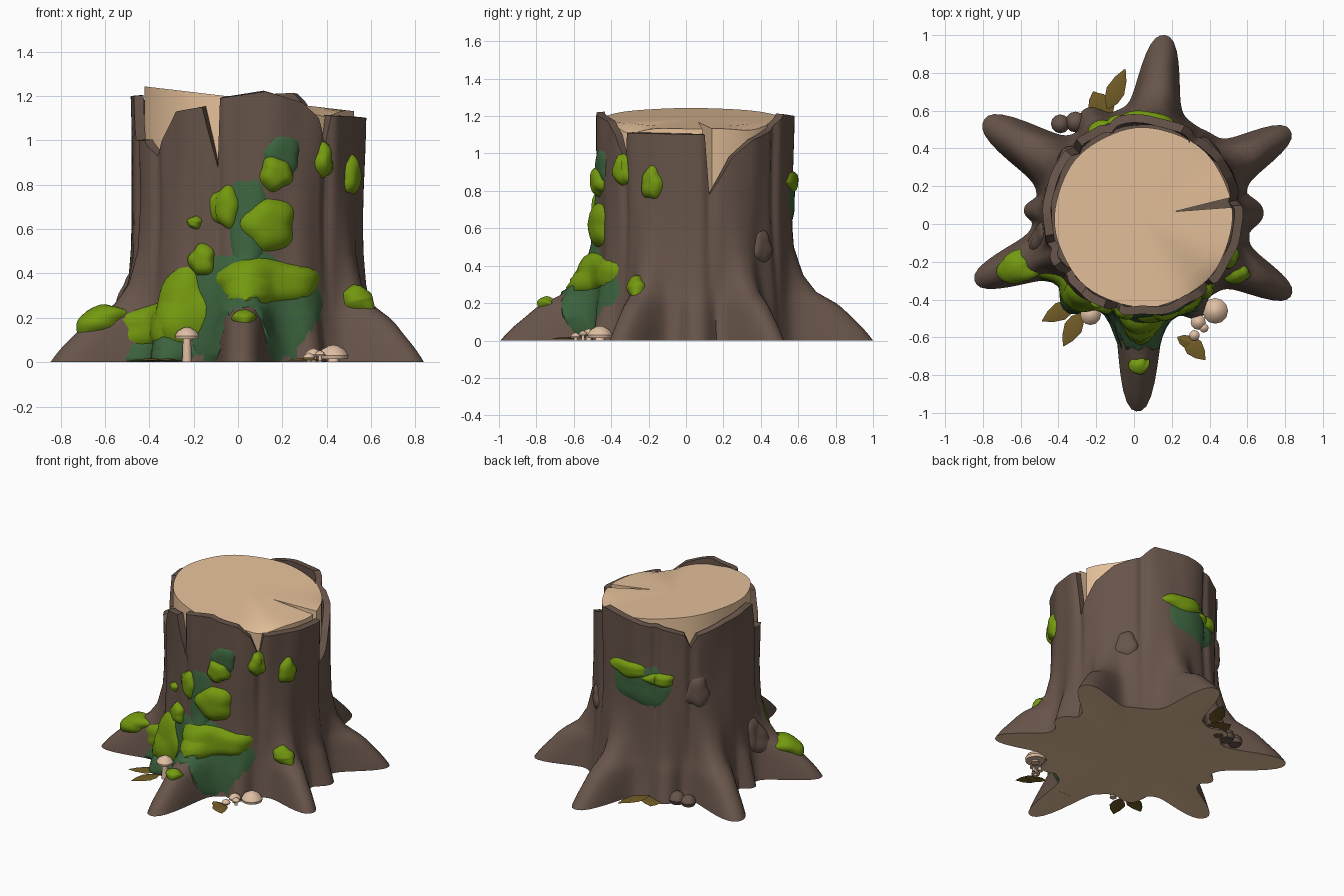
import bpy, bmesh, math, random
from mathutils import Vector, noise

if "Cube" in bpy.data.objects:
    bpy.data.objects.remove(bpy.data.objects["Cube"])

random.seed(4)
CX, CY = 0.04, 0.045


def material(name, rgb):
    m = bpy.data.materials.new(name)
    m.diffuse_color = (*rgb, 1)
    m.use_nodes = True
    m.node_tree.nodes["Principled BSDF"].inputs["Base Color"].default_value = m.diffuse_color
    return m


BARK = material("bark brown", (0.136, 0.089, 0.068))
WOOD = material("cut wood", (0.80, 0.54, 0.33))
MOSS = material("light moss", (0.175, 0.32, 0.005))
DARK = material("dark moss", (0.045, 0.125, 0.048))
LEAF = material("dry leaf", (0.17, 0.107, 0.020))
CAP = material("mushroom", (0.74, 0.52, 0.37))


def finish(name, bm, mats, angle=40, recalc=True):
    if recalc:
        bmesh.ops.recalc_face_normals(bm, faces=bm.faces)
    me = bpy.data.meshes.new(name)
    bm.to_mesh(me)
    bm.free()
    for m in mats:
        me.materials.append(m)
    ob = bpy.data.objects.new(name, me)
    bpy.context.collection.objects.link(ob)
    bpy.ops.object.select_all(action='DESELECT')
    ob.select_set(True)
    bpy.context.view_layer.objects.active = ob
    bpy.ops.object.shade_smooth_by_angle(angle=math.radians(angle))
    return ob


def bridge(bm, a, b):
    n = len(a)
    return [bm.faces.new((a[i], a[(i + 1) % n], b[(i + 1) % n], b[i])) for i in range(n)]


def fan(bm, ring, co):
    c = bm.verts.new(co)
    n = len(ring)
    return [bm.faces.new((ring[i], ring[(i + 1) % n], c)) for i in range(n)]


def interp(table, x):
    for (x0, y0), (x1, y1) in zip(table, table[1:]):
        if x <= x1:
            return y0 + (y1 - y0) * (x - x0) / (x1 - x0)
    return table[-1][1]


# Bark surface: a trunk with roots (angle, reach, angular width)
ROOTS = [(82.8, 0.96, .155), (29.7, 0.91, .15), (-28, 0.90, .145), (-91.2, 1.045, .14),
         (-158.4, 0.95, .15), (149, 0.98, .165), (-60, 0.62, .12), (-128, 0.63, .14),
         (2, 0.64, .14), (118, 0.63, .14), (-183, 0.62, .10)]
REACH = [(0, 1), (.05, .93), (.1, .82), (.17, .66), (.2, .57), (.26, .32), (.35, .16),
         (.5, .05), (.75, 0)]
# Broken rim height around the stump
RIM = [(-180, 1.2), (-168, 1.2), (-163.5, 1.0), (-150, 1.0), (-142.5, .93), (-127.5, 1.13),
       (-112.5, 1.15), (-105, .88), (-103.5, 1.19), (-81, 1.22), (-61.5, 1.17), (-52.5, 1.1),
       (-46.5, .96), (-43.5, 1.11), (6, 1.1), (9, .78), (22.5, .98), (36, 1.07), (54, 1.13),
       (64.5, 1.21), (90, 1.2), (112.5, 1.17), (130.5, 1.13), (135, 1.03), (139.5, 1.12),
       (160, 1.17), (180, 1.2)]
GROOVES = [-160, -142, -105, -46, 9, 56, 110, 135]


def adiff(a, b):
    return (a - b + 180) % 360 - 180


def radius(deg, z):
    r = 0.52 + 0.03 * math.exp(-z / 0.15) + 0.018 * max(0, z - .6)
    grow = 0
    for a, reach, s in ROOTS:
        d = abs(math.radians(adiff(deg, a)))
        w = .86 * math.exp(-(d / s) ** 2.5) + .14 * math.exp(-(d / .33) ** 2)
        grow = max(grow, (reach - .55) * w * interp(REACH, z))
    for a in GROOVES:
        r -= 0.022 * math.exp(-(adiff(deg, a) / 3) ** 2) * min(1, max(0, (z - .1) / .6))
    t = math.radians(deg)
    r += 0.018 * noise.noise(Vector((3.5 * math.cos(t), 3.5 * math.sin(t), z * 1.6)))
    return r + grow


def surf(deg, z, rmax=9, extra=0):
    t, r = math.radians(deg), min(radius(deg, z), rmax) + extra
    return Vector((CX + r * math.cos(t), CY + r * math.sin(t), z))


# Bark shell
bm = bmesh.new()
angles = [-180 + 1.5 * i for i in range(240)]
rings = [[bm.verts.new(surf(a, z)) for a in angles] for z in
         (0, .03, .065, .1, .135, .17, .2, .23, .26, .3, .35, .42, .5, .6)]
for k in range(1, 7):
    rings.append([bm.verts.new(surf(a, .6 + (interp(RIM, a) - .6) * k / 6)) for a in angles])
rings.append([bm.verts.new(surf(a, interp(RIM, a) + .004, extra=-.045)) for a in angles])
rings.append([bm.verts.new(surf(a, .6, extra=-.045)) for a in angles])
for lo, hi in zip(rings, rings[1:]):
    bridge(bm, lo, hi)
fan(bm, rings[-1], (CX, CY, .6))
finish("bark_stump", bm, [BARK])

# Wood-coloured underside, one sheet facing up inside the hollow shell
bm = bmesh.new()
fan(bm, [bm.verts.new(surf(a, 0)) for a in angles], (CX, CY, .015))
finish("wood_underside", bm, [WOOD], recalc=False)

# Cut wood core, tilted top with a wedge crack
outline = [(-180 + 5 * i, .472) for i in range(72)]
outline = [p for p in outline if not 4 < p[0] < 14] + [(6.5, .472), (10.5, .17), (12.8, .472)]
outline.sort()


def wood_top(x, y, drop=0):
    return 1.243 - 0.11 * (x + 0.42) / 0.93 - drop


bm = bmesh.new()
levels = [[], [], []]
for a, r in outline:
    t = math.radians(a)
    r *= 1 + .012 * math.sin(5 * t) * math.cos(3 * t + 1)
    dip = .04 * math.exp(-(adiff(a, -46) / 14) ** 2) + .02 * math.exp(-(adiff(a, 40) / 14) ** 2)
    for lv, k, d in ((0, 1, None), (1, 1, dip), (2, .82, 0)):
        x, y = .05 + k * r * math.cos(t), .035 + k * r * math.sin(t)
        levels[lv].append(bm.verts.new((x, y, .62 if d is None else wood_top(x, y, d))))
bridge(bm, levels[0], levels[1])
bridge(bm, levels[1], levels[2])
fan(bm, levels[2], (.05, .035, wood_top(.05, .035)))
fan(bm, levels[0], (.05, .035, .62))
finish("wood_core", bm, [WOOD], 30)


# Patches that hug the bark: centre angle, height, half width (deg), half height, thickness
def patch(name, mat, deg, z, w, h, thick, rmax=9):
    bm = bmesh.new()
    n, steps = 28, 7
    ph, ph2 = random.uniform(0, 6), random.uniform(0, 6)

    def point(rho, t):
        wob = 1.03 + .08 * math.sin(3 * t + ph) + .06 * math.sin(5 * t + ph2)
        a = deg + w * rho * wob * math.cos(t)
        zz = max(.004, z + h * rho * wob * math.sin(t))
        p = surf(a, zz, rmax)
        da = surf(a + 1, zz, rmax) - surf(a - 1, zz, rmax)
        dz = surf(a, zz + .01, rmax) - surf(a, max(0, zz - .01), rmax)
        q = p + da.cross(dz).normalized() * (thick * (1 - rho ** 4) - .008 * rho ** 4)
        q.z = max(q.z, .002)
        return q
    prev = None
    for s in range(steps, 0, -1):
        ring = [bm.verts.new(point(s / steps, 2 * math.pi * i / n)) for i in range(n)]
        if prev:
            bridge(bm, prev, ring)
        prev = ring
    fan(bm, prev, point(0, 0))
    finish(name, bm, [mat], 50)


for i, p in enumerate([(-87, .25, 36, .27, .016, .70), (-132, .05, 18, .075, .016),
                       (-89, .62, 11, .24, .014), (-72, .93, 9.5, .1, .016),
                       (99, .75, 25, .14, .014)]):
    patch(f"dark_moss_{i}", DARK, *p)
for i, p in enumerate([(-124, .25, 15, .17, .035), (-137, .17, 14, .10, .032),
                       (-80, .36, 28, .11, .04, .66), (-79, .62, 14, .12, .045),
                       (-101, .70, 8, .095, .035), (-75.5, .85, 8.5, .08, .045),
                       (-113, .46, 7, .075, .04), (-117, .63, 4, .03, .03),
                       (-48, .91, 6, .085, .04), (-26, .84, 7, .09, .035),
                       (-32, .29, 6, .055, .035), (-157, .195, 7, .06, .04),
                       (-91, .2, 4, .022, .03), (88, .85, 17, .06, .03),
                       (112, .81, 12, .05, .03)]):
    patch(f"light_moss_{i}", MOSS, *p)
for i, p in enumerate([(45, .5, 8, .09, .02), (140, .72, 9, .11, .018), (-170, .3, 7, .12, .03)]):
    patch(f"bark_knot_{i}", BARK, *p)


# Mushrooms and brown bumps: lathed profiles
def lathe(name, mat, x, y, profile, n=12):
    bm = bmesh.new()
    prev = None
    for r, z in profile:
        ring = [bm.verts.new((x + r * math.cos(2 * math.pi * i / n),
                              y + r * math.sin(2 * math.pi * i / n), z)) for i in range(n)]
        if prev:
            bridge(bm, prev, ring)
        else:
            fan(bm, ring, (x, y, z))
        prev = ring
    fan(bm, prev, (x, y, profile[-1][1] + .004))
    finish(name, bm, [mat])


for i, (x, y, r, h) in enumerate([(-.23, -.48, .055, .155), (.43, -.46, .068, .075),
                                  (.34, -.52, .04, .06), (.32, -.59, .028, .04),
                                  (.37, -.55, .025, .05)]):
    lathe(f"mushroom_{i}", CAP, x, y, [(.4 * r, 0), (.33 * r, h - .9 * r), (.95 * r, h - .9 * r),
                                       (r, h - .65 * r), (.75 * r, h - .25 * r), (.3 * r, h)])
for i, (x, y, r) in enumerate([(-.39, .53, .05), (-.31, .54, .055), (-.24, .55, .04)]):
    lathe(f"brown_bump_{i}", BARK, x, y, [(.8 * r, 0), (r, .5 * r), (.8 * r, r), (.4 * r, 1.3 * r)])


# Fallen leaves: pointed blades with a raised midrib
def leaf(name, x, y, deg, length, width, z=.008):
    bm = bmesh.new()
    t = math.radians(deg)
    rows = []
    for u, k in ((0, .1), (.2, .75), (.45, 1), (.75, .65), (1, .05)):
        row = []
        for s in (-1, 0, 1):
            px, py = u * length, s * k * width / 2
            row.append(bm.verts.new((x + px * math.cos(t) - py * math.sin(t),
                                     y + px * math.sin(t) + py * math.cos(t),
                                     z + .010 * (1 - abs(s)) * k)))
        rows.append(row)
    for a, b in zip(rows, rows[1:]):
        for j in (0, 1):
            bm.faces.new((a[j], b[j], b[j + 1], a[j + 1]))
    bmesh.ops.solidify(bm, geom=bm.faces[:], thickness=.007)
    finish(name, bm, [LEAF], 30)


for i, p in enumerate([(-.31, -.42, 208, .20, .10), (-.28, -.47, 242, .20, .10),
                       (.27, -.60, -48, .16, .10), (.23, -.60, -25, .13, .07),
                       (-.12, .57, 128, .16, .12), (-.14, .61, 66, .23, .10, .03),
                       (-.17, .58, 110, .13, .11)]):
    leaf(f"leaf_{i}", *p)
